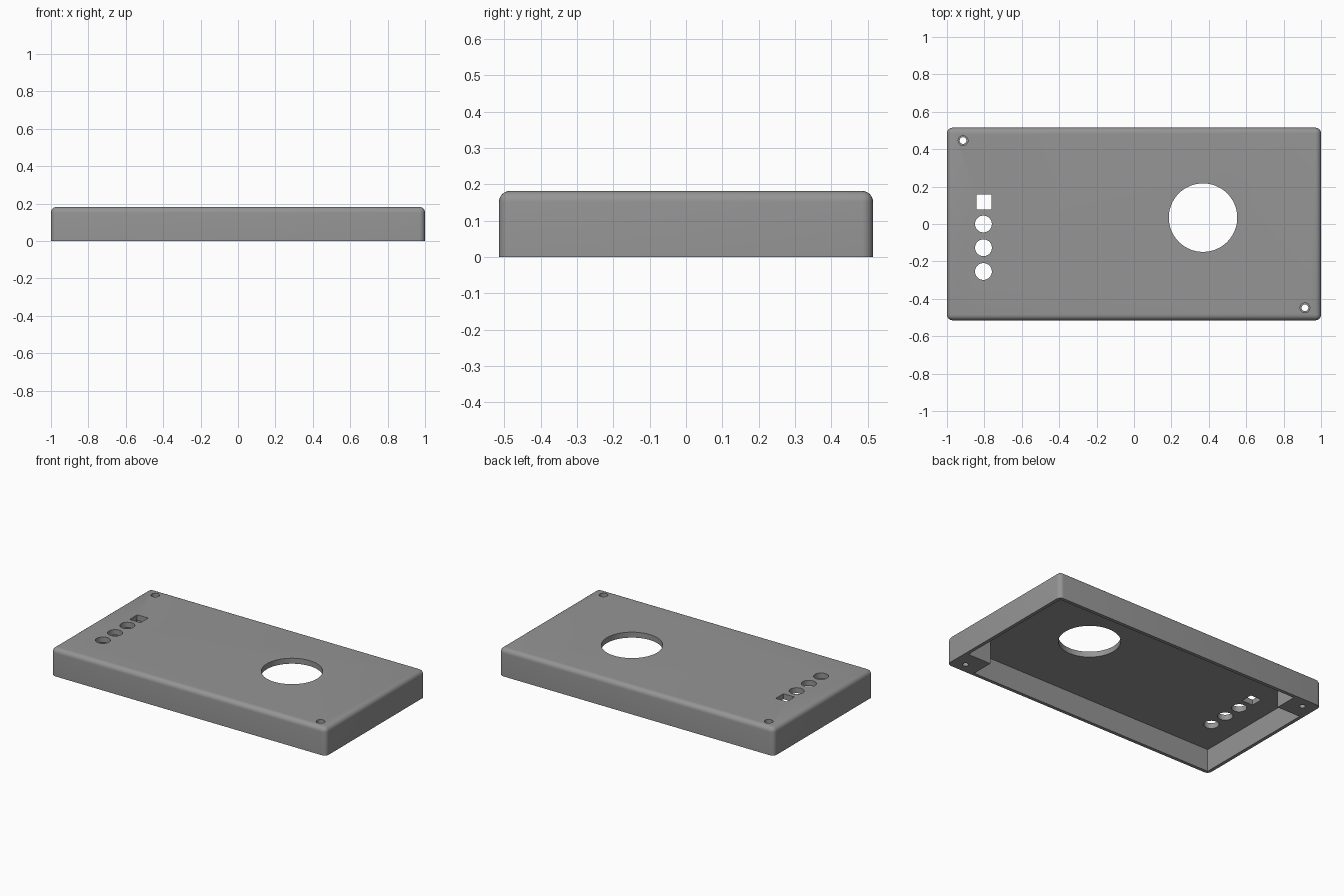
import bpy, bmesh, math

if "Cube" in bpy.data.objects:
    bpy.data.objects.remove(bpy.data.objects["Cube"])

HX, HY, H = 1.0, 0.515, 0.182      # half length, half width, height
WALL, ROOF, ROUND = 0.022, 0.036, 0.03
POST_X, POST_Y = 0.19, 0.17        # corner post footprint from outer faces


def to_object(bm, name):
    mesh = bpy.data.meshes.new(name)
    bm.to_mesh(mesh)
    bm.free()
    obj = bpy.data.objects.new(name, mesh)
    bpy.context.collection.objects.link(obj)
    return obj


def prism(name, outline, z0, z1):
    """Extrude a counter-clockwise outline from z0 to z1."""
    bm = bmesh.new()
    face = bm.faces.new([bm.verts.new((x, y, z0)) for x, y in outline])
    ext = bmesh.ops.extrude_face_region(bm, geom=[face])
    for v in ext["geom"]:
        if isinstance(v, bmesh.types.BMVert):
            v.co.z = z1
    bmesh.ops.recalc_face_normals(bm, faces=bm.faces)
    return to_object(bm, name)


def circle(x, y, r, n=48):
    return [(x + r * math.cos(2 * math.pi * i / n),
             y + r * math.sin(2 * math.pi * i / n)) for i in range(n)]


def rect(x, y, hx, hy):
    return [(x - hx, y - hy), (x + hx, y - hy), (x + hx, y + hy), (x - hx, y + hy)]


# Outer body with rounded upright and top edges
bm = bmesh.new()
bmesh.ops.create_cube(bm, size=1)
for v in bm.verts:
    v.co = (v.co.x * 2 * HX, v.co.y * 2 * HY, (v.co.z + 0.5) * H)
edges = [e for e in bm.edges if max(v.co.z for v in e.verts) > 0.01]
bmesh.ops.bevel(bm, geom=edges, offset=ROUND, offset_type='OFFSET',
                segments=6, profile=0.5, affect='EDGES')
cover = to_object(bm, "enclosure_cover")

# Hollow inside, leaving a post in two opposite corners
ix, iy = HX - WALL, HY - WALL
px, py = HX - POST_X, HY - POST_Y
cavity = [(-ix, -iy), (px, -iy), (px, -py), (ix, -py),
          (ix, iy), (-px, iy), (-px, py), (-ix, py)]
cutters = [prism("cavity_cutter", cavity, -0.1, H - ROOF)]

# Large round opening, three small round holes and a square hole
cutters.append(prism("large_opening_cutter", circle(0.369, 0.034, 0.183, 96), 0.05, 0.3))
for y in (0.0, -0.127, -0.254):
    cutters.append(prism("small_hole_cutter", circle(-0.805, y, 0.045), 0.05, 0.3))
cutters.append(prism("square_hole_cutter", rect(-0.803, 0.117, 0.04, 0.04), 0.05, 0.3))

# Counterbored screw holes through the posts
for x, y in ((-0.914, 0.446), (0.914, -0.448)):
    cutters.append(prism("screw_hole_cutter", circle(x, y, 0.018, 32), -0.1, 0.3))
    cutters.append(prism("screw_head_cutter", circle(x, y, 0.026, 32), H - 0.06, 0.3))

bpy.context.view_layer.objects.active = cover
for cutter in cutters:
    cutter.hide_render = True
    mod = cover.modifiers.new("cut", 'BOOLEAN')
    mod.operation = 'DIFFERENCE'
    mod.solver = 'EXACT'
    mod.object = cutter
    bpy.ops.object.modifier_apply(modifier=mod.name)
for cutter in cutters:
    bpy.data.objects.remove(cutter)

# Plain grey finish, smooth on the rounded edges
grey = bpy.data.materials.new("plain_grey")
grey.diffuse_color = (0.3, 0.3, 0.3, 1)
grey.use_nodes = True
grey.node_tree.nodes["Principled BSDF"].inputs["Base Color"].default_value = grey.diffuse_color
cover.data.materials.clear()
cover.data.materials.append(grey)
for p in cover.data.polygons:
    p.material_index = 0
cover.select_set(True)
bpy.ops.object.shade_smooth_by_angle(angle=math.radians(30))
